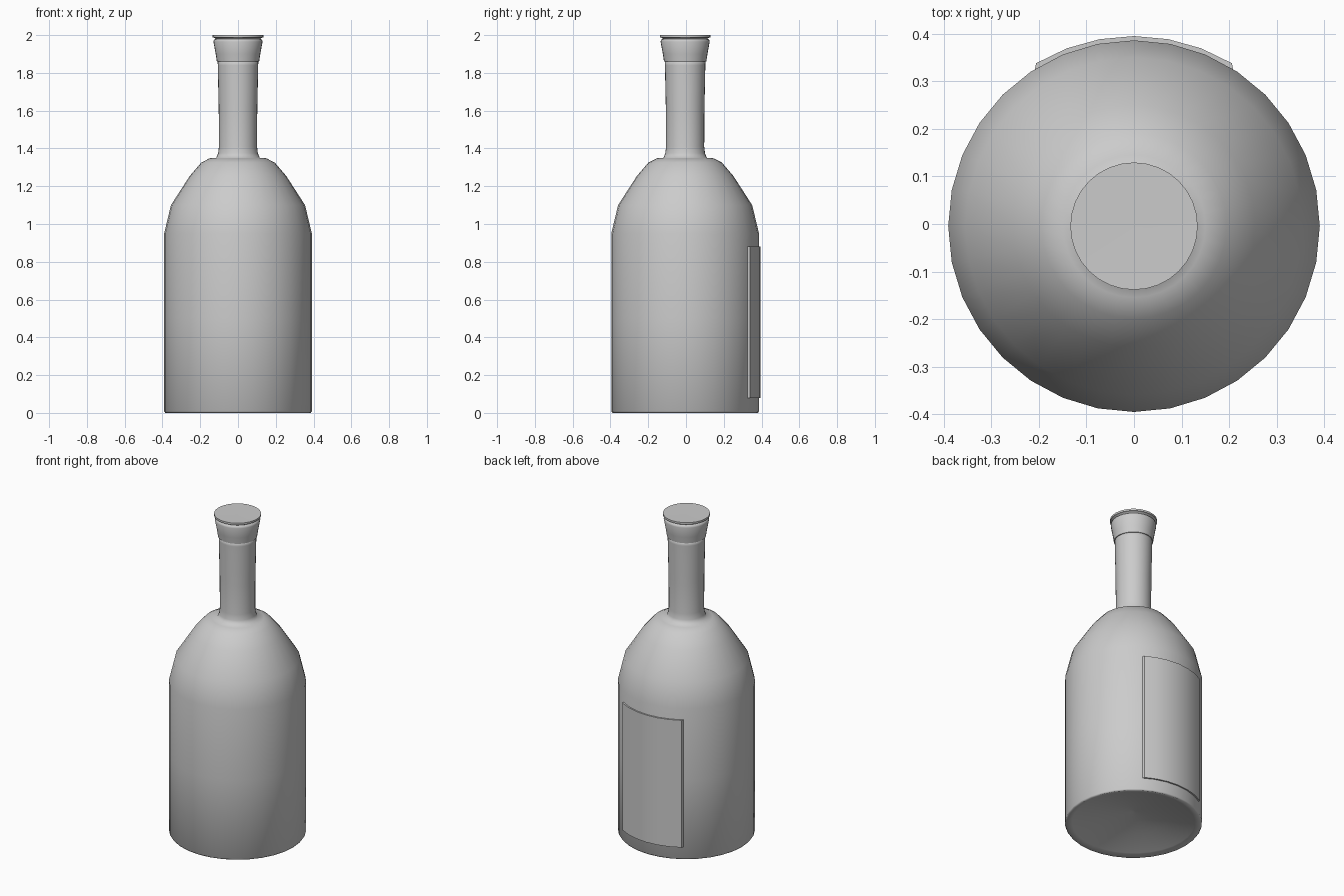
import bpy
import bmesh
from math import sin, cos, pi, radians

if "Cube" in bpy.data.objects:
    bpy.data.objects.remove(bpy.data.objects["Cube"])

SIDES = 32
CENTRE_Y = -0.0045


def finish(bm, name, angle=None):
    bmesh.ops.remove_doubles(bm, verts=bm.verts, dist=1e-5)
    bmesh.ops.recalc_face_normals(bm, faces=bm.faces)
    for f in bm.faces:
        f.smooth = True
    if angle is not None:
        for e in bm.edges:
            if len(e.link_faces) == 2 and e.calc_face_angle() > radians(angle):
                e.smooth = False
    mesh = bpy.data.meshes.new(name)
    bm.to_mesh(mesh)
    bm.free()
    obj = bpy.data.objects.new(name, mesh)
    obj.location.y = CENTRE_Y
    bpy.context.collection.objects.link(obj)
    return obj


def lathe(name, profile, angle=None):
    """Spin a (radius, height) profile round the z axis."""
    bm = bmesh.new()
    verts = [bm.verts.new((r, 0, z)) for r, z in profile]
    edges = [bm.edges.new(pair) for pair in zip(verts, verts[1:])]
    bmesh.ops.spin(bm, geom=verts + edges, cent=(0, 0, 0), axis=(0, 0, 1),
                   angle=2 * pi, steps=SIDES)
    return finish(bm, name, angle)


# Bottle with a shallow hollow in the base, sloping shoulder and long neck
lathe("bottle", [
    (0, 0.085), (0.01, 0.085), (0.2, 0.05), (0.35, 0.012), (0.385, 0),
    (0.391, 0.008), (0.391, 0.5), (0.391, 0.95), (0.355, 1.10),
    (0.255, 1.255), (0.195, 1.325), (0.15, 1.348), (0.115, 1.35),
    (0.105, 1.375), (0.101, 1.41), (0.102, 1.6), (0.107, 1.84),
    (0.108, 1.87), (0, 1.87)])

# Flared collar and disc at the mouth
lathe("stopper", [
    (0, 1.86), (0.112, 1.86), (0.118, 1.90), (0.130, 1.965),
    (0.127, 1.976), (0.119, 1.98), (0.122, 1.985), (0.134, 1.988),
    (0.134, 2.0), (0.008, 1.999), (0, 1.999)], 60)

# Raised curved label on the back
bm = bmesh.new()
steps = 6
rings = []
for i in range(steps + 1):
    t = i / steps * 2 - 1
    ring = []
    for r, half, z in ((0.382, 33.5, 0.08), (0.400, 31, 0.08),
                       (0.400, 31, 0.88), (0.382, 33.5, 0.88)):
        a = radians(half * t)
        ring.append(bm.verts.new((r * sin(a), r * cos(a), z)))
    rings.append(ring)
for a, b in zip(rings, rings[1:]):
    for k in range(4):
        bm.faces.new((a[k], a[(k + 1) % 4], b[(k + 1) % 4], b[k]))
bm.faces.new(rings[0])
bm.faces.new(rings[-1])
finish(bm, "label", 30)
